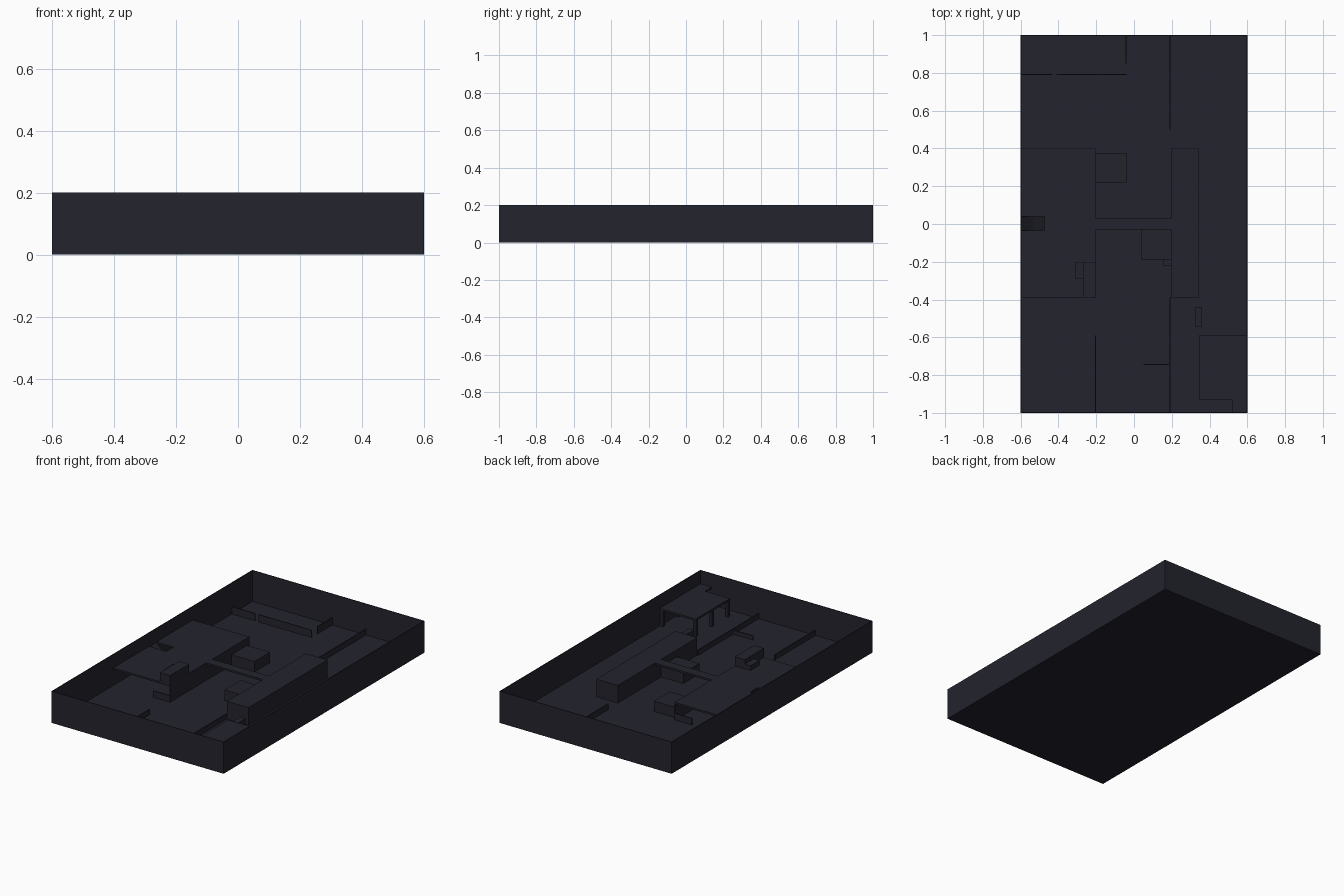
import bpy, bmesh

if "Cube" in bpy.data.objects:
    bpy.data.objects.remove(bpy.data.objects["Cube"])

# single dark slate colour
slate = bpy.data.materials.new("dark_slate")
slate.diffuse_color = (0.017, 0.017, 0.027, 1)
slate.use_nodes = True
slate.node_tree.nodes["Principled BSDF"].inputs["Base Color"].default_value = slate.diffuse_color


def finish(name, bm):
    bmesh.ops.recalc_face_normals(bm, faces=bm.faces)
    me = bpy.data.meshes.new(name)
    bm.to_mesh(me)
    bm.free()
    me.materials.append(slate)
    ob = bpy.data.objects.new(name, me)
    bpy.context.collection.objects.link(ob)
    return ob


def box(name, x0, x1, y0, y1, z0, z1):
    bm = bmesh.new()
    bmesh.ops.create_cube(bm, size=1)
    for v in bm.verts:
        v.co = (x0 if v.co.x < 0 else x1,
                y0 if v.co.y < 0 else y1,
                z0 if v.co.z < 0 else z1)
    return finish(name, bm)


def prism(name, pts, y0, y1):
    """Extrude an x/z profile along y."""
    bm = bmesh.new()
    face = bm.faces.new([bm.verts.new((x, y0, z)) for x, z in pts])
    new = bmesh.ops.extrude_face_region(bm, geom=[face])["geom"]
    bmesh.ops.translate(bm, vec=(0, y1 - y0, 0),
                        verts=[v for v in new if isinstance(v, bmesh.types.BMVert)])
    return finish(name, bm)


F = 0.004   # floor and shell thickness
T = 0.006   # thin partition thickness
TOP = 0.115  # upper deck height

# outer tray
box("floor", -0.6, 0.6, -1, 1, 0, F)
for s, side in ((-1, "left"), (1, "right")):
    a, b = sorted((s * 0.6, s * (0.6 - F)))
    box(side + "_outer_wall", a, b, -1, 1, 0, 0.2)
for s, side in ((-1, "front"), (1, "back")):
    a, b = sorted((s, s * (1 - F)))
    box(side + "_outer_wall", -0.6, 0.6, a, b, 0, 0.2)

# left deck, built around the stair opening
D0 = TOP - 0.012
box("left_deck_front", -0.6, -0.2, -0.39, -0.035, D0, TOP)
box("left_deck_back", -0.6, -0.2, 0.04, 0.4, D0, TOP)
box("left_deck_middle", -0.475, -0.2, -0.035, 0.04, D0, TOP)
box("left_deck_side_wall", -0.2 - T, -0.2, -0.39, 0.4, 0, TOP)
prism("deck_ramp", [(-0.6, TOP), (-0.535, 0.05), (-0.475, F), (-0.6, F)], -0.035, 0.04)
for y in (-0.39, 0.4 - T):
    box("low_deck_wall", -0.32, -0.2, y, y + T, 0, 0.045)

# blocks on the left deck
box("deck_block", -0.27, -0.2, -0.39, -0.2, TOP, 0.172)
box("deck_block_step", -0.31, -0.27, -0.29, -0.2, TOP, 0.145)

# long block on the right and the bridge between
box("long_block", 0.195, 0.345, -0.39, 0.4, 0, TOP)
box("bridge", -0.2, 0.195, -0.03, 0.03, D0, TOP)

# crates on the floor
box("back_crate", -0.2, -0.04, 0.22, 0.375, 0, 0.07)
box("front_crate", 0.04, 0.195, -0.19, -0.03, 0, 0.07)
box("front_crate_step", 0.155, 0.195, -0.22, -0.19, 0, 0.035)
box("stepping_block", 0.325, 0.36, -0.545, -0.44, 0, 0.07)

# raised corner platform on legs
box("corner_platform", 0.345, 0.6, -0.93, -0.59, D0, TOP)
box("corner_platform_extension", 0.52, 0.6, -1, -0.93, D0, TOP)
for x in (0.345, 0.575):
    for y in (-0.93, -0.77, -0.61):
        box("platform_leg", x, x + 0.02, y, y + 0.02, 0, D0)

# low partitions: x0, x1, y0, y1, height
partitions = [
    (-0.2 - T, -0.2, -1, -0.59, 0.037),
    (0.195 - T, 0.195, -1, -0.39, 0.037),
    (0.05, 0.195, -0.74 - T, -0.74, 0.03),
    (0.195 - T, 0.195, 0.5, 1, 0.04),
    (-0.6, -0.435, 0.795 - T, 0.795, 0.05),
    (-0.41, -0.04, 0.795 - T, 0.795, 0.05),
    (-0.04 - T, -0.04, 0.85, 1, 0.05),
]
for x0, x1, y0, y1, h in partitions:
    box("low_partition", x0, x1, y0, y1, 0, h)
